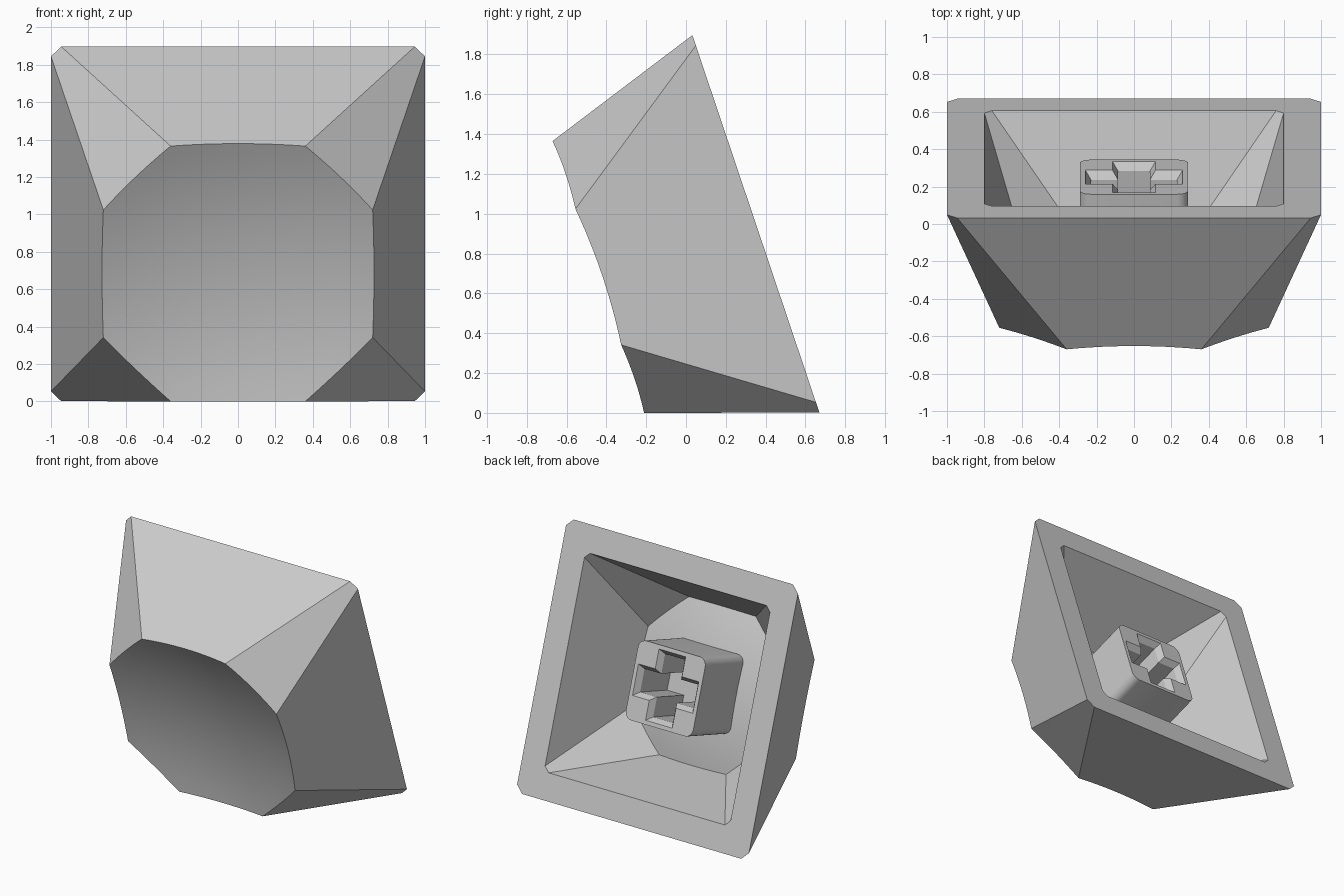
import bpy, bmesh, math
from mathutils import Matrix, Vector

if "Cube" in bpy.data.objects:
    bpy.data.objects.remove(bpy.data.objects["Cube"])

# Keycap frame: local x = width, local y = up the cap, local z = from open base to dished top
TILT = math.radians(18.6)
s, c = math.sin(TILT), math.cos(TILT)
FRAME = Matrix(((1, 0, 0, 0), (0, -s, -c, 0.351), (0, c, -s, 0.949), (0, 0, 0, 1)))

grey = bpy.data.materials.new("light_grey")
grey.diffuse_color = (0.6, 0.6, 0.6, 1)
grey.use_nodes = True
grey.node_tree.nodes["Principled BSDF"].inputs["Base Color"].default_value = grey.diffuse_color


def finish(name, bm):
    """Turn a bmesh into a tilted, smooth-by-angle object."""
    bmesh.ops.remove_doubles(bm, verts=bm.verts, dist=1e-5)
    bmesh.ops.recalc_face_normals(bm, faces=bm.faces)
    mesh = bpy.data.meshes.new(name)
    bm.to_mesh(mesh)
    bm.free()
    mesh.transform(FRAME)
    mesh.materials.append(grey)
    ob = bpy.data.objects.new(name, mesh)
    bpy.context.collection.objects.link(ob)
    bpy.ops.object.select_all(action='DESELECT')
    ob.select_set(True)
    bpy.context.view_layer.objects.active = ob
    bpy.ops.object.shade_smooth_by_angle(angle=math.radians(30))


def octagon(half, cut):
    """Square with cut corners, counter-clockwise, starting on the right side."""
    pts = []
    for k in range(4):
        rot = Matrix.Rotation(k * math.pi / 2, 2)
        pts += [rot @ Vector((half, -cut)), rot @ Vector((half, cut))]
    return pts


def cup(bm, base, top, height, radius, steps=12, rings=10):
    """Eight flat walls from base to a spherically dished top; returns base verts."""
    corner_r = top[0].length
    drop = math.sqrt(radius ** 2 - corner_r ** 2)
    dish = lambda r: height + drop - math.sqrt(radius ** 2 - r * r)
    base_v = [bm.verts.new((p.x, p.y, 0)) for p in base]
    rim = []
    for k in range(8):
        a, b = top[k], top[(k + 1) % 8]
        ang = k * math.pi / 4
        out = Vector((math.cos(ang), math.sin(ang)))
        flare = (base[k] - a).dot(out) / height
        edge = []
        for i in range(steps + 1):
            p = a.lerp(b, i / steps)
            q = p.copy()
            for _ in range(12):       # meet the wall plane and the dish
                q = p + out * flare * (height - dish(q.length))
            edge.append(q)
        rim.append(edge)
    flat = [q for edge in rim for q in edge[:-1]]
    n = len(flat)
    prev = None
    for j in range(rings, 0, -1):
        ring = [bm.verts.new((q.x * j / rings, q.y * j / rings,
                              dish(q.length * j / rings))) for q in flat]
        if prev is None:
            for k in range(8):        # walls
                edge = [ring[(k * steps + i) % n] for i in range(steps + 1)]
                bm.faces.new([base_v[k], base_v[(k + 1) % 8]] + edge[::-1])
        else:
            for i in range(n):
                bm.faces.new((prev[i], prev[(i + 1) % n], ring[(i + 1) % n], ring[i]))
        prev = ring
    centre = bm.verts.new((0, 0, dish(0)))
    for i in range(n):
        bm.faces.new((prev[i], prev[(i + 1) % n], centre))
    return base_v


# Hollow cap: outer walls, inner walls and the flat rim joining them
bm = bmesh.new()
outer = cup(bm, octagon(1.0, 0.945), octagon(0.72, 0.36), 0.835, 2.95)
inner = cup(bm, octagon(0.8, 0.76), octagon(0.576, 0.288), 0.65, 2.6)
for k in range(8):
    m = (k + 1) % 8
    bm.faces.new((outer[k], inner[k], inner[m], outer[m]))
finish("keycap_shell", bm)


def loop(bm, pts, z):
    verts = [bm.verts.new((x, y, z)) for x, y in pts]
    edges = [bm.edges.new((verts[i], verts[(i + 1) % len(verts)])) for i in range(len(verts))]
    return verts, edges


def bridge(bm, a, b):
    for i in range(len(a)):
        m = (i + 1) % len(a)
        bm.faces.new((a[i], a[m], b[m], b[i]))


def rounded_square(half, r, seg=6):
    return [(math.copysign(half - r, math.cos(q)) + r * math.cos(t),
             math.copysign(half - r, math.sin(q)) + r * math.sin(t))
            for k in range(4) for q in [math.pi / 4 + k * math.pi / 2]
            for i in range(seg + 1) for t in [k * math.pi / 2 + i / seg * math.pi / 2]]


def cross(arm, w):
    pts = []
    for k in range(4):
        rot = Matrix.Rotation(k * math.pi / 2, 2)
        pts += [tuple(rot @ Vector(p)) for p in ((arm, -w), (arm, w), (w, w))]
    return pts


# Switch stem: rounded post with a cross socket that has a chamfered mouth
bm = bmesh.new()
END = 0.105
post_end, e1 = loop(bm, rounded_square(0.29, 0.06), END)
post_root, _ = loop(bm, rounded_square(0.29, 0.06), 0.6)
mouth, e2 = loop(bm, cross(0.26, 0.115), END)
throat, _ = loop(bm, cross(0.23, 0.085), END + 0.045)
floor, _ = loop(bm, cross(0.23, 0.085), 0.5)
bmesh.ops.triangle_fill(bm, edges=e1 + e2, use_beauty=True)
bridge(bm, post_end, post_root)
bridge(bm, mouth, throat)
bridge(bm, throat, floor)
bm.faces.new(floor)
bm.faces.new(post_root)
finish("switch_stem", bm)
